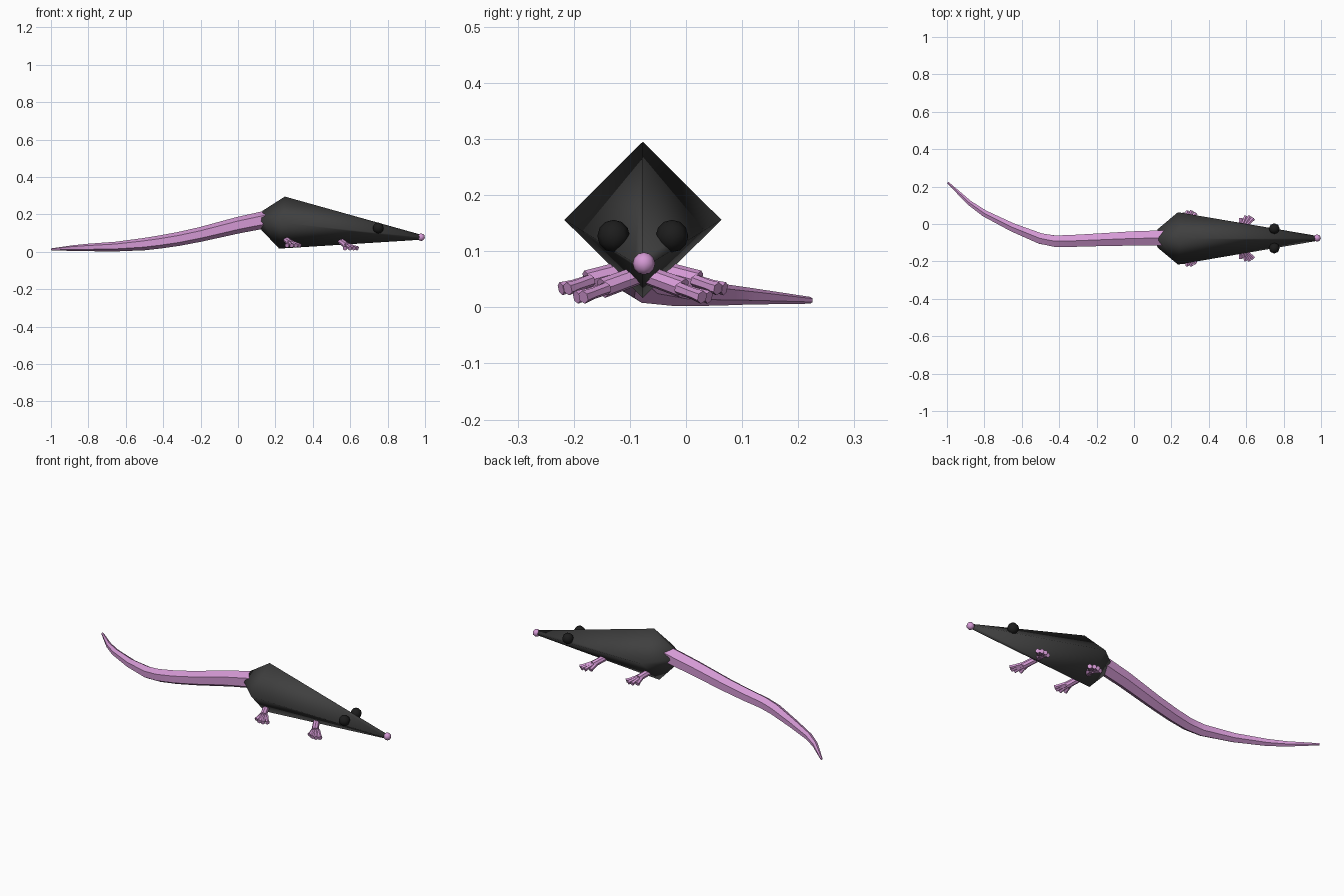
import bpy, bmesh, math
from mathutils import Vector

if "Cube" in bpy.data.objects:
    bpy.data.objects.remove(bpy.data.objects["Cube"])

CY = -0.077  # body centre line


def material(name, rgb):
    m = bpy.data.materials.new(name)
    m.diffuse_color = (*rgb, 1)
    m.use_nodes = True
    m.node_tree.nodes["Principled BSDF"].inputs["Base Color"].default_value = m.diffuse_color
    return m


PINK = material("pink_skin", (0.66, 0.32, 0.66))
FUR = material("dark_fur", (0.05, 0.05, 0.05))
BLACK = material("eye_black", (0.012, 0.012, 0.012))


def finish(bm, name, mat, angle):
    bmesh.ops.recalc_face_normals(bm, faces=bm.faces)
    me = bpy.data.meshes.new(name)
    bm.to_mesh(me)
    bm.free()
    ob = bpy.data.objects.new(name, me)
    bpy.context.collection.objects.link(ob)
    me.materials.append(mat)
    bpy.ops.object.select_all(action='DESELECT')
    ob.select_set(True)
    bpy.context.view_layer.objects.active = ob
    bpy.ops.object.shade_smooth_by_angle(angle=math.radians(angle))
    return ob


def add_tube(bm, points, radii, sides):
    # Rings perpendicular to the path, first vertex pointing up
    pts = [Vector(p) for p in points]
    rings = []
    for i, p in enumerate(pts):
        t = (pts[min(i + 1, len(pts) - 1)] - pts[max(i - 1, 0)]).normalized()
        side = t.cross(Vector((0, 0, 1))).normalized()
        up = side.cross(t)
        ring = []
        for k in range(sides):
            a = 2 * math.pi * k / sides
            ring.append(bm.verts.new(p + radii[i] * (up * math.cos(a) + side * math.sin(a))))
        rings.append(ring)
    for r0, r1 in zip(rings, rings[1:]):
        for k in range(sides):
            j = (k + 1) % sides
            bm.faces.new((r0[k], r0[j], r1[j], r1[k]))
    bm.faces.new(rings[0])
    bm.faces.new(rings[-1])


def ball(name, pos, r, mat, angle):
    bm = bmesh.new()
    bmesh.ops.create_uvsphere(bm, u_segments=8, v_segments=6, radius=r)
    bmesh.ops.translate(bm, verts=bm.verts, vec=pos)
    return finish(bm, name, mat, angle)


# Four-sided body tapering to the snout
bm = bmesh.new()
add_tube(bm, [(0.125, CY, 0.172), (0.235, CY, 0.156), (0.975, CY, 0.078)],
         [0.048, 0.14, 0.014], 4)
finish(bm, "body", FUR, 100)

# Six-sided curved tail
bm = bmesh.new()
add_tube(bm,
         [(0.17, -0.074, 0.177), (0, -0.077, 0.142), (-0.2, -0.085, 0.093),
          (-0.32, -0.09, 0.068), (-0.42, -0.092, 0.052), (-0.5, -0.078, 0.041),
          (-0.65, -0.018, 0.028), (-0.8, 0.057, 0.023), (-0.88, 0.113, 0.02),
          (-0.996, 0.222, 0.0125)],
         [0.047, 0.044, 0.039, 0.037, 0.035, 0.033, 0.026, 0.02, 0.015, 0.006], 6)
finish(bm, "tail", PINK, 35)

# Nose and eyes
ball("nose", (0.979, -0.075, 0.078), 0.02, PINK, 60)
for s, n in ((1, "left"), (-1, "right")):
    ball(n + "_eye", (0.75, CY + s * 0.052, 0.127), 0.029, BLACK, 60)


def foot(name, s, root, palm, toes, toe_y, toe_z):
    # Short leg with four fanned toes; y values are measured from the centre line
    def at(p):
        return (p[0], CY + s * p[1], p[2])
    bm = bmesh.new()
    add_tube(bm, [at(root), at(palm)], [0.017, 0.018], 8)
    for i, tx in enumerate(toes):
        y = toe_y - (0.012 if i in (0, 3) else 0)
        start = Vector((palm[0] + (i - 1.5) * 0.009, palm[1] - 0.008, palm[2]))
        end = Vector((tx, y, toe_z))
        mid = start.lerp(end, 0.6)
        add_tube(bm, [at(start), at(mid), at(end)], [0.011, 0.01, 0.012], 6)
    finish(bm, name, PINK, 35)


# Front and hind feet on both sides
for s, n in ((1, "left"), (-1, "right")):
    foot(n + "_front_foot", s, (0.55, 0.012, 0.056), (0.582, 0.072, 0.034),
         (0.572, 0.599, 0.62, 0.638), 0.118, 0.018)
    foot(n + "_hind_foot", s, (0.255, 0.03, 0.067), (0.28, 0.1, 0.048),
         (0.262, 0.287, 0.31, 0.33), 0.146, 0.033)
